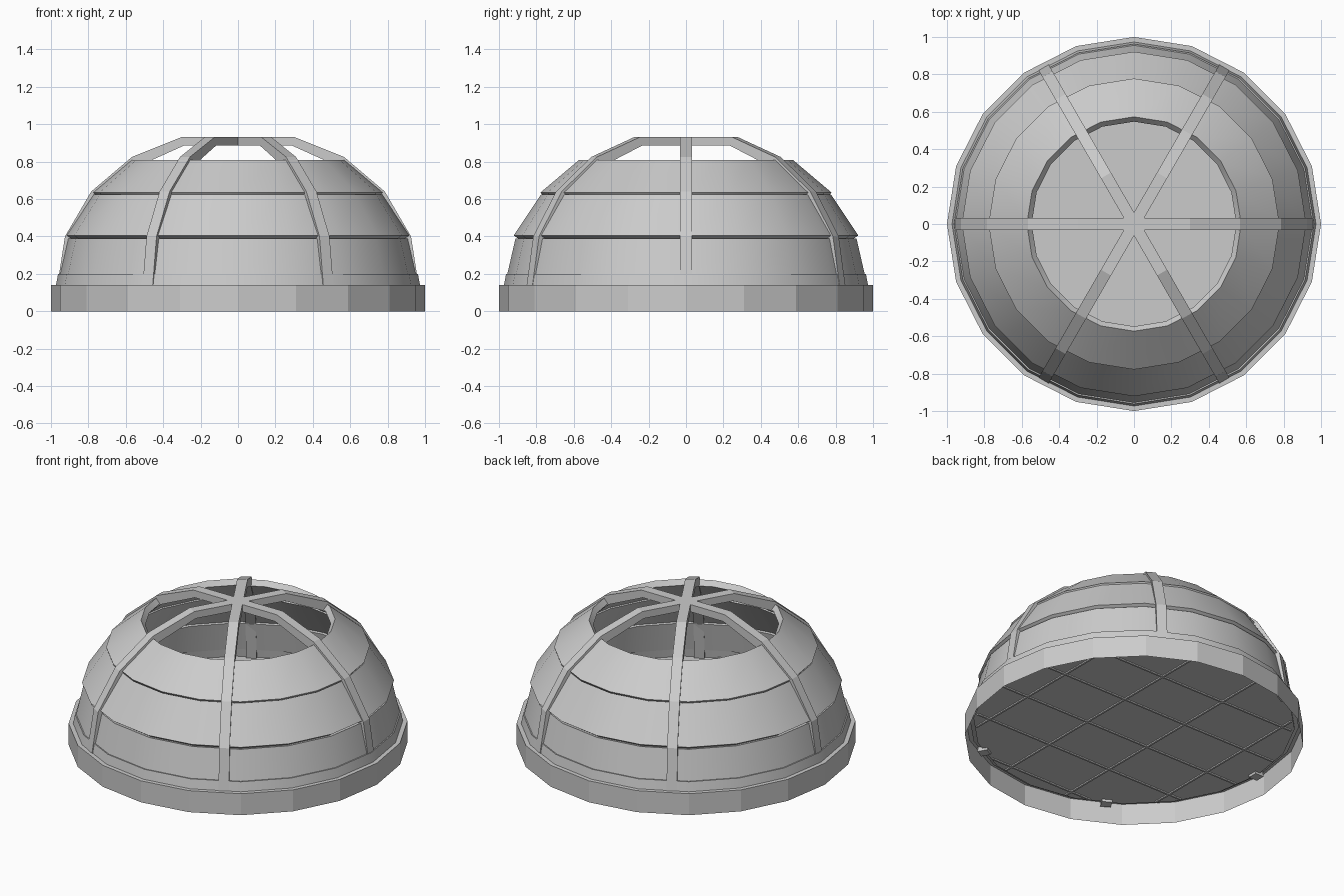
import bpy, bmesh
from math import cos, sin, pi, radians, sqrt, hypot

if "Cube" in bpy.data.objects:
    bpy.data.objects.remove(bpy.data.objects["Cube"])

SIDES = 20


def finish(name, bm, smooth=False):
    bmesh.ops.recalc_face_normals(bm, faces=bm.faces)
    mesh = bpy.data.meshes.new(name)
    bm.to_mesh(mesh)
    bm.free()
    ob = bpy.data.objects.new(name, mesh)
    bpy.context.collection.objects.link(ob)
    if smooth:
        bpy.ops.object.select_all(action='DESELECT')
        ob.select_set(True)
        bpy.context.view_layer.objects.active = ob
        bpy.ops.object.shade_smooth_by_angle(angle=radians(30))
    return ob


def revolve(name, profile, closed=True, smooth=False):
    """Turn an (r, z) profile around the z axis."""
    bm = bmesh.new()
    rings = [[bm.verts.new((r * cos(2 * pi * i / SIDES), r * sin(2 * pi * i / SIDES), z))
              for i in range(SIDES)] for r, z in profile]
    n = len(rings)
    for k in range(n if closed else n - 1):
        a, b = rings[k], rings[(k + 1) % n]
        for i in range(SIDES):
            j = (i + 1) % SIDES
            bm.faces.new((a[i], a[j], b[j], b[i]))
    return finish(name, bm, smooth)


def box(name, size, loc):
    bm = bmesh.new()
    bmesh.ops.create_cube(bm, size=1)
    for v in bm.verts:
        v.co = [v.co[k] * size[k] + loc[k] for k in range(3)]
    return finish(name, bm)


# Faceted base skirt, open underneath
revolve("base_ring", [(1.0, 0), (1.0, 0.14), (0.955, 0.14)], closed=False)

# Dome shell: overlapping tiers (outer bottom, outer top), thickened inward along the normal
tiers = {
    "footing_band": ((0.975, 0.13), (0.962, 0.20)),
    "lower_wall": ((0.955, 0.20), (0.912, 0.388)),
    "middle_wall": ((0.921, 0.405), (0.775, 0.625)),
    "upper_wall": ((0.778, 0.635), (0.573, 0.808)),
}
T = 0.04
for name, ((r0, z0), (r1, z1)) in tiers.items():
    length = hypot(r1 - r0, z1 - z0)
    nr, nz = (z1 - z0) / length * T, (r0 - r1) / length * T
    revolve(name, [(r0, z0), (r1, z1), (r1 - nr, z1 - nz), (r0 - nr, z0 - nz)], smooth=True)

# Three full arches make the six ribs
outer = [(0.972, 0.10), (0.925, 0.40), (0.785, 0.64), (0.567, 0.825), (0.30, 0.932)]
inner = [(0.912, 0.10), (0.865, 0.38), (0.735, 0.60), (0.535, 0.775), (0.29, 0.885)]
outer += [(-x, z) for x, z in reversed(outer)]
inner += [(-x, z) for x, z in reversed(inner)]
for k in range(3):
    bm = bmesh.new()
    w = 0.031
    rows = [[bm.verts.new(c) for c in ((xo, -w, zo), (xo, w, zo), (xi, w, zi), (xi, -w, zi))]
            for (xo, zo), (xi, zi) in zip(outer, inner)]
    for a, b in zip(rows, rows[1:]):
        for i in range(4):
            j = (i + 1) % 4
            bm.faces.new((a[i], a[j], b[j], b[i]))
    bm.faces.new(rows[0])
    bm.faces.new(rows[-1])
    finish(f"rib_arch_{k + 1}", bm).rotation_euler.z = k * pi / 3

# Floor disc
bm = bmesh.new()
bmesh.ops.create_cone(bm, cap_ends=True, segments=SIDES, radius1=0.95, radius2=0.95, depth=0.02)
finish("floor", bm).location.z = 0.125

# Raised floor seams in both directions
for x in (-0.69, -0.23, 0.23, 0.69):
    box("floor_seam_long", (0.012, 2 * sqrt(0.93 ** 2 - x * x), 0.036), (x, 0, 0.125))
for y in (-0.85, -0.503, -0.156, 0.19, 0.537, 0.88):
    box("floor_seam_cross", (2 * sqrt(0.93 ** 2 - y * y), 0.012, 0.036), (0, y, 0.125))
